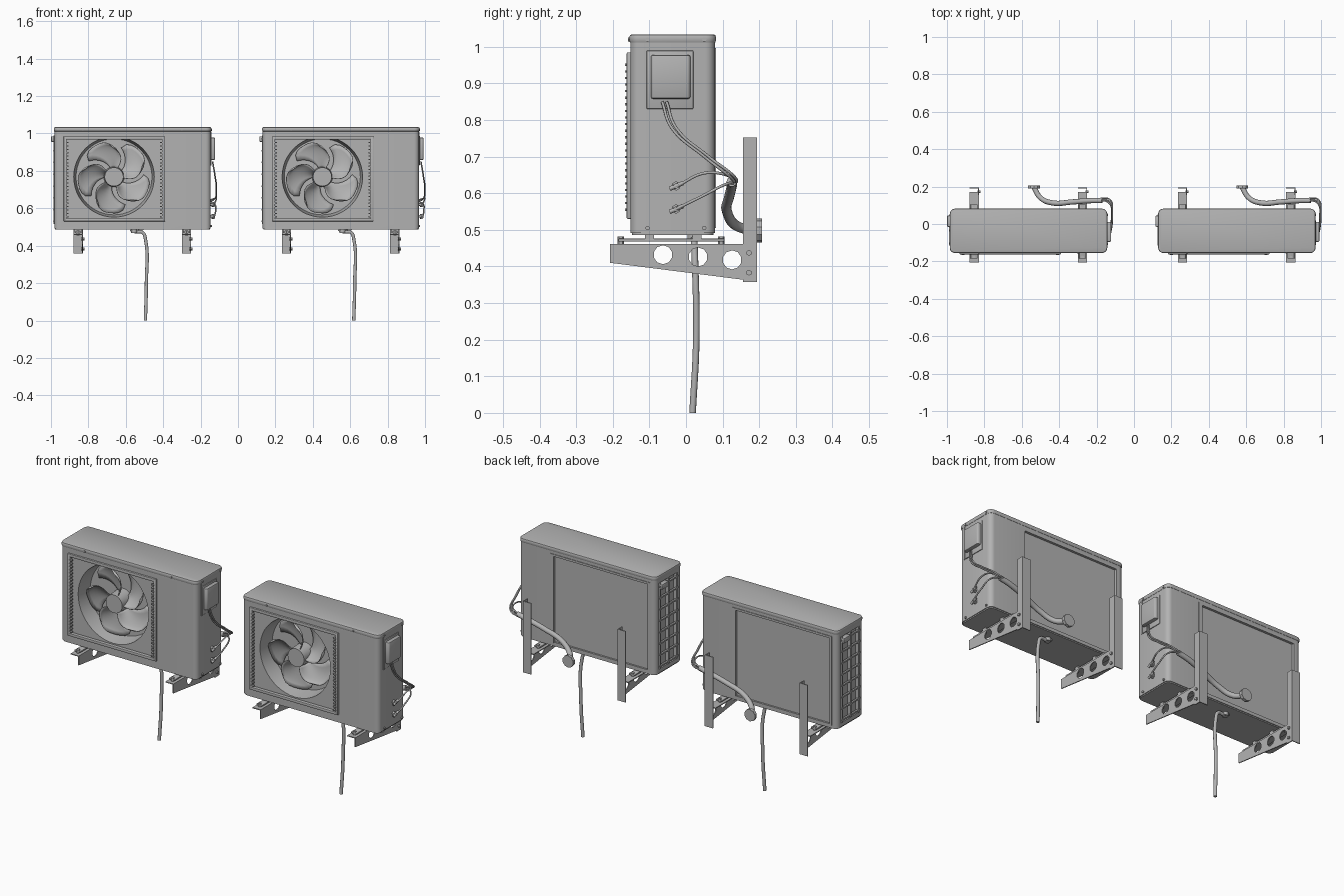
import bpy, bmesh, math
from mathutils import Vector, Matrix

old = bpy.data.objects.get("Cube")
if old:
    bpy.data.objects.remove(old)

grey = bpy.data.materials.new("painted_grey")
grey.use_nodes = True
COLOUR = (0.45, 0.45, 0.45, 1)
grey.diffuse_color = COLOUR
grey.node_tree.nodes["Principled BSDF"].inputs["Base Color"].default_value = COLOUR
parts = []


def finish(name, bm):
    bmesh.ops.recalc_face_normals(bm, faces=bm.faces)
    mesh = bpy.data.meshes.new(name)
    bm.to_mesh(mesh)
    bm.free()
    mesh.materials.append(grey)
    mesh.shade_smooth()
    mesh.set_sharp_from_angle(angle=math.radians(35))
    ob = bpy.data.objects.new(name, mesh)
    bpy.context.collection.objects.link(ob)
    parts.append(ob)
    return ob


def box(name, x, y, z, corner=0, edge=0):
    """Box from (min, max) ranges; corner rounds upright edges, edge rounds the rest."""
    bm = bmesh.new()
    bmesh.ops.create_cube(bm, size=1)
    for v in bm.verts:
        v.co = [r[0] + (c + .5) * (r[1] - r[0]) for c, r in zip(v.co, (x, y, z))]
    if corner:
        up = [e for e in bm.edges if abs(e.verts[0].co.z - e.verts[1].co.z) > 1e-4]
        bmesh.ops.bevel(bm, geom=up, offset=corner, segments=5, profile=.5, affect='EDGES')
    if edge:
        sharp = [e for e in bm.edges if e.calc_face_angle(0) > 1]
        bmesh.ops.bevel(bm, geom=sharp, offset=edge, segments=2, profile=.5, affect='EDGES')
    return finish(name, bm)


def rod(name, start, end, r1, r2=None, sides=12):
    a, b = Vector(start), Vector(end)
    bm = bmesh.new()
    turn = (b - a).to_track_quat('Z', 'Y').to_matrix().to_4x4()
    bmesh.ops.create_cone(bm, cap_ends=True, segments=sides, radius1=r1,
                          radius2=r1 if r2 is None else r2, depth=(b - a).length,
                          matrix=Matrix.Translation((a + b) / 2) @ turn)
    return finish(name, bm)


def tube(name, points, radius):
    cu = bpy.data.curves.new(name, 'CURVE')
    cu.dimensions = '3D'
    cu.bevel_depth, cu.bevel_resolution = radius, 3
    cu.resolution_u, cu.use_fill_caps = 8, True
    sp = cu.splines.new('BEZIER')
    sp.bezier_points.add(len(points) - 1)
    for p, co in zip(sp.bezier_points, points):
        p.co = co
        p.handle_left_type = p.handle_right_type = 'AUTO'
    cu.materials.append(grey)
    ob = bpy.data.objects.new(name, cu)
    bpy.context.collection.objects.link(ob)
    parts.append(ob)


def cut(ob, cutters):
    for c in cutters:
        m = ob.modifiers.new("cut", 'BOOLEAN')
        m.object, m.operation, m.solver = c, 'DIFFERENCE', 'EXACT'
    bpy.context.view_layer.update()
    done = ob.evaluated_get(bpy.context.evaluated_depsgraph_get())
    mesh = bpy.data.meshes.new_from_object(done)
    ob.modifiers.clear()
    ob.data = mesh
    mesh.shade_smooth()
    mesh.set_sharp_from_angle(angle=math.radians(35))
    for c in cutters:
        parts.remove(c)
        bpy.data.objects.remove(c)


L, R = -.982, -.146          # casing sides
F, B = -.152, .079           # casing front and back
FX, FZ = -.663, .768         # fan centre

# casing with fan well, coil recesses and lid
casing = box("casing", (L, R), (F, B), (.492, 1.015), .026)
cut(casing, [
    box("panel_cut", (-.92, -.4), (F - .1, F + .008), (.54, .978)),
    rod("well_cut", (FX, F - .01, FZ), (FX, -.055, FZ), .218, .203, 48),
    box("coil_cut", (-.945, -.345), (B - .01, B + .1), (.51, .99)),
    box("side_cut", (L - .1, L + .014), (-.115, .05), (.515, .99))])
box("lid", (L - .003, R + .003), (F - .003, B + .003), (1.01, 1.034), .028, .007)
box("base_tray", (L + .004, R - .004), (F + .004, B - .004), (.486, .496), .026)

# raised frame around the fan opening
for x in ((-.932, -.916), (-.406, -.39)):
    box("frame_upright", x, (F - .01, F + .012), (.53, .985), 0, .003)
for z in ((.53, .546), (.968, .985)):
    box("frame_rail", (-.932, -.39), (F - .01, F + .012), z, 0, .003)
for i in range(23):
    z = .555 + i * .018
    for x in (-.913, -.409):
        box("grille_stub", (x - .008, x + .008), (F - .014, F), (z - .003, z + .003))

# fan hub and five twisted blades
rod("fan_hub", (FX, -.055, FZ), (FX, -.138, FZ), .055, .05, 32)
bm = bmesh.new()
N = 8
for k in range(5):
    grid = []
    for i in range(N + 1):
        s = i / N
        radius = .045 + .15 * s
        row = []
        for j in range(N + 1):
            t = j / N
            width = .75 + .3 * math.sin(math.pi * s * .75)
            ang = k * math.tau / 5 + .3 + .55 * s * s + width * (t - .5)
            r = radius - .035 * s * (2 * t - 1) ** 4
            depth = -.1 + .055 * (t - .5) + .012 * math.sin(math.pi * t)
            row.append(bm.verts.new((FX + r * math.cos(ang), depth, FZ + r * math.sin(ang))))
        grid.append(row)
    for i in range(N):
        for j in range(N):
            bm.faces.new((grid[i][j], grid[i + 1][j], grid[i + 1][j + 1], grid[i][j + 1]))
blades = finish("fan_blades", bm)
blades.modifiers.new("thickness", 'SOLIDIFY').thickness = .003

# ladder guard on the coil side
for i in range(8):
    z = .53 + i * .063
    box("guard_bar", (L - .006, L + .004), (-.115, .05), (z - .004, z + .004))
for y in (-.105, -.035, .04):
    box("guard_upright", (L - .004, L + .014), (y - .005, y + .005), (.515, .99))
box("side_handle", (-1, L + .01), (-.015, .045), (.955, .985), 0, .006)

# coil edging strips at the back
for x in ((-.95, -.935), (-.36, -.34)):
    box("coil_strip", x, (B - .012, B + .003), (.505, .995))
box("coil_top_strip", (-.95, -.34), (B - .012, B + .003), (.985, .997))

# wiring cover and valves on the connection side
box("cover_plate", (R - .01, R + .004), (-.108, .02), (.83, .99), 0, .003)
box("wiring_cover", (R - .01, R + .024), (-.096, .012), (.858, .978), .01, .006)
box("side_seam", (R - .01, R + .003), (-.115, -.11), (.83, 1.01))
for z in (.62, .557):
    rod("valve_stem", (R - .01, -.027, z), (R + .022, -.027, z), .007)
    rod("valve_nut", (R + .004, -.027, z), (R + .014, -.027, z), .013, sides=6)
    rod("valve_port", (R + .017, -.045, z - .008), (R + .017, -.008, z + .008), .006)
for y in (-.105, .05):
    for z in (.505, 1.02):
        rod("screw", (R - .01, y, z), (R + .006, y, z), .006, sides=8)
for x in (-.83, -.3):
    rod("front_screw", (x, F + .01, 1.02), (x, F - .007, 1.02), .005, sides=8)

# cables and insulated pipe with wall flange
for d in (0, .012):
    tube("cable", [(R + .01, -.065 + d, .85), (R + .022, -.04 + d, .78),
                   (R + .03, .05 + d, .70), (R + .015, .12 + d, .645), (-.2, .135, .625)], .004)
tube("copper_pipe", [(R + .02, -.027, .557), (R + .026, .04, .59),
                     (R + .014, .11, .625), (-.2, .135, .625)], .004)
tube("upper_copper_pipe", [(R + .02, -.02, .622), (R + .03, .05, .655),
                           (R + .015, .11, .65), (-.2, .13, .63)], .004)
tube("insulated_pipe", [(-.17, .125, .632), (-.23, .125, .62), (-.33, .118, .59), (-.43, .112, .55),
                        (-.5, .14, .51), (-.535, .195, .498)], .014)
rod("wall_flange", (-.535, .19, .498), (-.535, .207, .498), .033, sides=10)

# drain hose
tube("drain_hose", [(-.575, .02, .487), (-.55, .02, .474), (-.51, .022, .47),
                    (-.494, .024, .43), (-.49, .028, .2), (-.495, .018, 0)], .009)
rod("drain_collar", (-.555, .02, .492), (-.555, .02, .468), .016)

# wall brackets: tapered pierced web, flange, wall post, foot and bolts
for x0 in (-.88, -.3):
    x1 = x0 + .05
    bm = bmesh.new()
    side = [bm.verts.new((x1 - .005, y, z)) for y, z in
            ((-.207, .462), (-.207, .41), (.17, .362), (.17, .462))]
    face = bm.faces.new(side)
    ext = bmesh.ops.extrude_face_region(bm, geom=[face])
    for v in ext["geom"]:
        if isinstance(v, bmesh.types.BMVert):
            v.co.x += .005
    web = finish("bracket_web", bm)
    cut(web, [rod("hole", (x0, y, z), (x1 + .05, y, z), .026, sides=10)
              for y, z in ((-.063, .432), (.033, .426), (.126, .418))])
    box("bracket_flange", (x0, x1), (-.207, .17), (.457, .462))
    box("post_back", (x0, x1), (.189, .194), (.358, .752))
    box("post_side", (x1 - .005, x1), (.156, .194), (.358, .752))
    xm = x0 + .025
    box("foot_rail", (xm - .018, xm + .018), (-.185, .105), (.468, .476), 0, .002)
    for y in (-.1, .03):
        box("foot_pad", (xm - .018, xm + .018), (y - .012, y + .012), (.474, .49))
    for y in (-.178, .096):
        rod("foot_bolt", (xm, y, .455), (xm, y, .482), .009, sides=6)
    for z in (.437, .383):
        rod("post_bolt", (x1 - .008, .172, z), (x1 + .008, .172, z), .008, sides=6)

# second identical unit
for ob in list(parts):
    twin = ob.copy()
    twin.name = "second_" + ob.name
    twin.location.x += 1.114
    bpy.context.collection.objects.link(twin)
